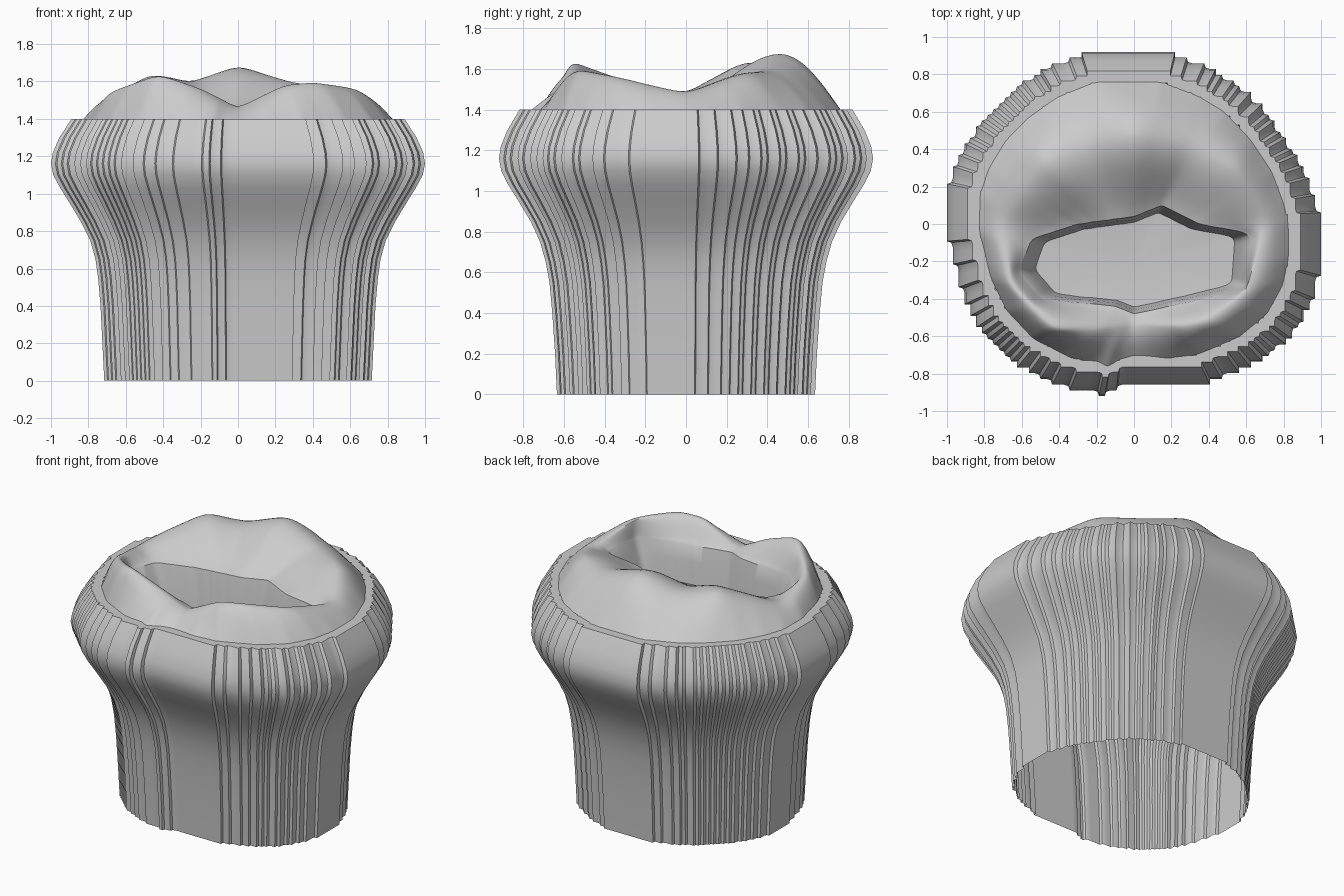
import bpy, bmesh, math
from mathutils import Vector

cube = bpy.data.objects.get("Cube")
if cube:
    bpy.data.objects.remove(cube)

grey = bpy.data.materials.new("plain grey")
grey.use_nodes = True
grey.diffuse_color = (0.6, 0.6, 0.6, 1)
grey.node_tree.nodes["Principled BSDF"].inputs["Base Color"].default_value = (0.6, 0.6, 0.6, 1)

CENTRE = Vector((0, -0.2))
SAMPLES = 240

# Widest outline of the body, counter-clockwise from the right
OUTLINE = [(1, 0), (.97, .13), (.89, .34), (.75, .55), (.58, .73), (.41, .83), (.17, .92),
           (-.25, .92), (-.5, .82), (-.68, .69), (-.83, .54), (-.94, .36), (-1, .18),
           (-1, -.05), (-.92, -.36), (-.82, -.56), (-.65, -.74), (-.4, -.87), (-.23, -.89),
           (-.17, -.93), (-.1, -.88), (.02, -.85), (.22, -.87), (.42, -.84), (.68, -.73),
           (.86, -.58), (.96, -.4), (1, -.22)]
# Crest of the chewing surface, with its height
RIDGE = [(.7, 0, 1.48), (.54, .28, 1.58), (.3, .4, 1.59), (0, .47, 1.685), (-.25, .4, 1.595),
         (-.46, .32, 1.64), (-.7, 0, 1.48), (-.66, -.32, 1.55), (-.42, -.56, 1.635),
         (-.2, -.57, 1.56), (0, -.55, 1.46), (.25, -.55, 1.58), (.4, -.52, 1.595),
         (.6, -.36, 1.565)]
# Edge of the central basin
BASIN = [(.62, -.05), (.35, 0), (.15, .1), (0, .04), (-.3, 0), (-.55, -.08), (-.61, -.25),
         (-.48, -.4), (-.1, -.44), (0, -.48), (.1, -.46), (.4, -.39), (.6, -.34)]


def ring(points, smooth):
    """Resample a closed line at even angles about CENTRE, then relax it."""
    dense = []
    for a, b in zip(points, points[1:] + points[:1]):
        a, b = (Vector(p if len(p) == 3 else (*p, 1.45)) for p in (a, b))
        dense += [a.lerp(b, i / 24) for i in range(24)]
    result = []
    for k in range(SAMPLES):
        d = Vector((math.cos(k * math.tau / SAMPLES), math.sin(k * math.tau / SAMPLES)))
        best = max(dense, key=lambda p: (p.xy - CENTRE).normalized().dot(d))
        flat = CENTRE + d * (best.xy - CENTRE).length
        result.append(Vector((flat.x, flat.y, best.z)))
    for _ in range(smooth):
        result = [(result[i - 1] + result[i] * 2 + result[(i + 1) % SAMPLES]) / 4
                  for i in range(SAMPLES)]
    return result


def loft(name, rings, fill_end=False):
    """Skin a list of equal rings, smooth with sharp edges kept."""
    bm = bmesh.new()
    rows = [[bm.verts.new(p) for p in r] for r in rings]
    n = len(rows[0])
    for lo, hi in zip(rows, rows[1:]):
        for i in range(n):
            j = (i + 1) % n
            bm.faces.new((lo[i], lo[j], hi[j], hi[i]))
    if fill_end:
        mid = bm.verts.new(sum((v.co for v in rows[-1]), Vector()) / n)
        for i in range(n):
            bm.faces.new((rows[-1][i], rows[-1][(i + 1) % n], mid))
    mesh = bpy.data.meshes.new(name)
    bm.to_mesh(mesh)
    bm.free()
    mesh.materials.append(grey)
    obj = bpy.data.objects.new(name, mesh)
    bpy.context.collection.objects.link(obj)
    bpy.ops.object.select_all(action='DESELECT')
    obj.select_set(True)
    bpy.context.view_layer.objects.active = obj
    bpy.ops.object.shade_smooth_by_angle(angle=math.radians(35))


# Stair-stepped outline: snap to a grid and partly square off each diagonal move
outline = ring(OUTLINE, 1)
GRID_X, GRID_Y = 1 / 32, .92 / 30
cells = []
for p in outline:
    q = (round(p.x / GRID_X), round(p.y / GRID_Y))
    if len(cells) > 1 and q == cells[-2]:
        cells.pop()
    elif not cells or q != cells[-1]:
        cells.append(q)
if cells[0] == cells[-1]:
    cells.pop()
steps = []
for (ax, ay), (bx, by) in zip(cells, cells[1:] + cells[:1]):
    steps.append((ax * GRID_X, ay * GRID_Y))
    if ax != bx and ay != by:
        cx, cy = min((ax, by), (bx, ay), key=lambda c: math.hypot(*c))
        steps.append(((cx + (ax + bx) / 2) / 2 * GRID_X, (cy + (ay + by) / 2) / 2 * GRID_Y))

# Body wall: height and the outline's scale in x and y, ending in a narrow ledge
PROFILE = [(0, .715, .69), (.2, .725, .7), (.4, .735, .715), (.55, .748, .73), (.65, .762, .75),
           (.75, .79, .78), (.85, .84, .83), (.95, .9, .895), (1.03, .95, .95),
           (1.1, .988, .988), (1.16, 1, 1), (1.22, .99, .99), (1.3, .955, .955),
           (1.4, .89, .89), (1.4, .82, .82)]
loft("crown_wall", [[Vector((x * sx, y * sy, z)) for x, y in steps] for z, sx, sy in PROFILE])

# Chewing surface: rim up to the ridge, down to the basin edge, then a deep pit
rim = [Vector((p.x * .83, p.y * .83, 1.395)) for p in outline]
ridge, basin = ring(RIDGE, 12), ring(BASIN, 3)
rings = []
for k in range(12):
    t = k / 12
    rise = math.sin(t * math.pi / 2)
    rings.append([Vector((*a.xy.lerp(b.xy, t), a.z + (b.z - a.z) * rise))
                  for a, b in zip(rim, ridge)])
for k in range(13):
    t = k / 12
    fall = t * t * (3 - 2 * t) * .6 + t * t * .4
    rings.append([Vector((*a.xy.lerp(b.xy, t), a.z + (b.z - a.z) * fall))
                  for a, b in zip(ridge, basin)])
for scale, depth in ((.93, .1), (.87, .25), (.4, .26)):
    rings.append([Vector((*CENTRE.lerp(p.xy, scale), p.z - depth)) for p in basin])
loft("chewing_surface", rings, fill_end=True)
